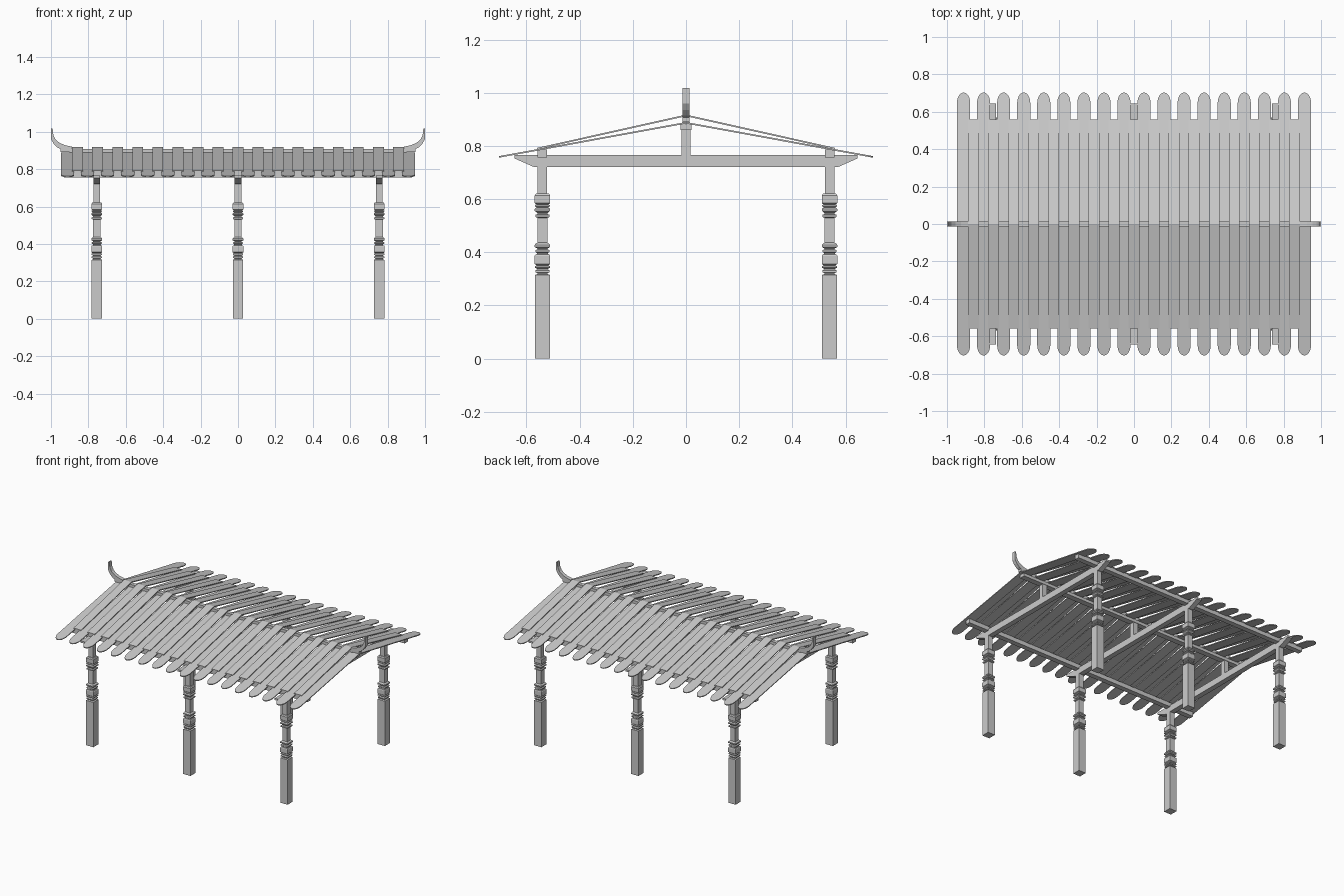
import bpy, math

if "Cube" in bpy.data.objects:
    bpy.data.objects.remove(bpy.data.objects["Cube"])

XS = (-0.755, 0.0, 0.755)
Y_POST = 0.54


def mesh_object(name, verts, faces):
    me = bpy.data.meshes.new(name)
    me.from_pydata(verts, [], faces)
    ob = bpy.data.objects.new(name, me)
    bpy.context.collection.objects.link(ob)
    bpy.ops.object.select_all(action='DESELECT')
    ob.select_set(True)
    bpy.context.view_layer.objects.active = ob
    bpy.ops.object.mode_set(mode='EDIT')
    bpy.ops.mesh.select_all(action='SELECT')
    bpy.ops.mesh.normals_make_consistent(inside=False)
    bpy.ops.object.mode_set(mode='OBJECT')
    return ob


def prism(name, bottom, top):
    """Solid between two matching outlines."""
    n = len(bottom)
    faces = [tuple(range(n))[::-1], tuple(range(n, 2 * n))]
    faces += [(i, (i + 1) % n, n + (i + 1) % n, n + i) for i in range(n)]
    return mesh_object(name, bottom + top, faces)


def box(name, x0, x1, y0, y1, z0, z1):
    pts = [(x0, y0), (x1, y0), (x1, y1), (x0, y1)]
    return prism(name, [(x, y, z0) for x, y in pts], [(x, y, z1) for x, y in pts])


def square_post(name, x, y, profile):
    """Stack of square rings following a (half width, height) profile."""
    verts, faces = [], []
    for r, z in profile:
        verts += [(x + a * r, y + b * r, z) for a, b in ((-1, -1), (1, -1), (1, 1), (-1, 1))]
    for k in range(len(profile) - 1):
        for i in range(4):
            j = (i + 1) % 4
            faces.append((4 * k + i, 4 * k + j, 4 * k + 4 + j, 4 * k + 4 + i))
    m = len(verts)
    faces += [(3, 2, 1, 0), (m - 4, m - 3, m - 2, m - 1)]
    return mesh_object(name, verts, faces)


def board(name, x, side, half, length, z_ridge, z_eave, rounded):
    """Sloping roof board from the ridge to the eave."""
    pts = [(-half, 0.0), (half, 0.0)]
    if rounded:
        ry = 0.055
        pts += [(half * math.cos(math.pi * i / 12),
                 length - ry + ry * math.sin(math.pi * i / 12)) for i in range(13)]
    else:
        pts += [(half, length), (-half, length)]
    slope = (z_eave - z_ridge) / length
    t = 0.006
    top = [(x + u, side * v, z_ridge + slope * v) for u, v in pts]
    low = [(a, b, c - t) for a, b, c in top]
    return prism(name, low, top)


# carved posts: plain base, two groups of mouldings on a thinner shaft
n, w = 0.019, 0.029
post = [(0.028, 0), (0.028, 0.315), (n, 0.318), (n, 0.322),
        (0.027, 0.325), (0.027, 0.332), (n, 0.337), (0.028, 0.342), (0.028, 0.348), (0.022, 0.351),
        (w, 0.356), (w, 0.387), (0.026, 0.392), (0.021, 0.393), (0.021, 0.398),
        (0.027, 0.402), (0.027, 0.408), (n, 0.411), (n, 0.414),
        (w, 0.42), (w, 0.428), (0.024, 0.434), (n, 0.436),
        (n, 0.53), (0.027, 0.533), (0.027, 0.541), (n, 0.544), (n, 0.548),
        (w, 0.556), (w, 0.563), (0.022, 0.569), (0.028, 0.573), (0.028, 0.578), (0.022, 0.58),
        (w, 0.585), (w, 0.614), (0.024, 0.621), (0.018, 0.622), (0.018, 0.725)]
for x in XS:
    for s in (-1, 1):
        square_post("post", x, s * Y_POST, post)
    # tie beam with chamfered ends
    prof = [(-0.645, 0.766), (-0.645, 0.753), (-0.57, 0.72),
            (0.57, 0.72), (0.645, 0.753), (0.645, 0.766)]
    prism("tie_beam", [(x - 0.018, y, z) for y, z in prof], [(x + 0.018, y, z) for y, z in prof])
    box("king_post", x - 0.018, x + 0.018, -0.017, 0.017, 0.76, 0.866)

# lengthwise beams
for s in (-1, 1):
    box("eave_purlin", -0.93, 0.93, s * Y_POST - 0.018, s * Y_POST + 0.018, 0.756, 0.786)
box("ridge_beam", -0.93, 0.93, -0.02, 0.02, 0.86, 0.882)
box("ridge_cap", -0.9, 0.9, -0.013, 0.013, 0.88, 0.907)

# roof boards: long rounded ones below, short square ones covering the gaps
STEP = 0.1072
for s in (-1, 1):
    for i in range(18):
        board("long_roof_board", (i - 8.5) * STEP, s, 0.035, 0.703, 0.89, 0.762, True)
    for i in range(17):
        board("short_roof_board", (i - 8) * STEP, s, 0.029, 0.56, 0.918, 0.793, False)

# upturned horn at each end of the ridge
horn = [(1.0, 1.018), (1.0, 0.96), (0.985, 0.935), (0.965, 0.915), (0.95, 0.908), (0.95, 0.892),
        (0.888, 0.892), (0.888, 0.92), (0.925, 0.928), (0.955, 0.941),
        (0.975, 0.958), (0.987, 0.982), (0.991, 1.018)]
for s in (-1, 1):
    prism("ridge_horn", [(s * x, -0.013, z) for x, z in horn], [(s * x, 0.013, z) for x, z in horn])
